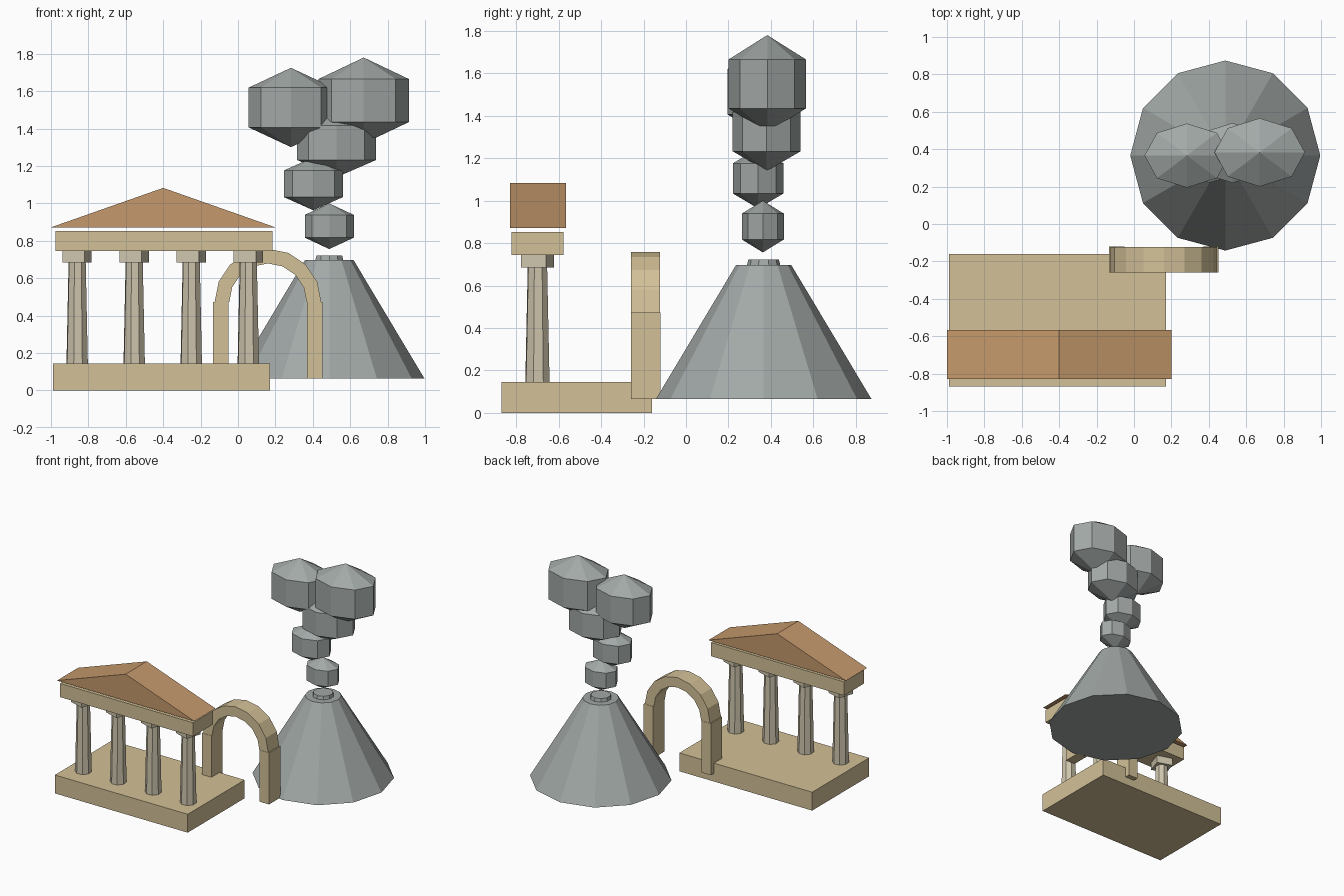
import bpy, bmesh
from math import sin, cos, pi, radians
from mathutils import Matrix, Vector

cube = bpy.data.objects.get("Cube")
if cube:
    bpy.data.objects.remove(cube, do_unlink=True)


def material(name, rgb):
    m = bpy.data.materials.new(name)
    m.use_nodes = True
    m.diffuse_color = (*rgb, 1)
    m.node_tree.nodes["Principled BSDF"].inputs["Base Color"].default_value = (*rgb, 1)
    return m


SAND = material("sandstone", (0.65, 0.53, 0.31))
MARBLE = material("pale_stone", (0.62, 0.56, 0.42))
CLAY = material("terracotta", (0.56, 0.32, 0.15))
ROCK = material("grey_rock", (0.36, 0.395, 0.385))


def finish(name, bm, mat):
    bmesh.ops.recalc_face_normals(bm, faces=bm.faces)
    mesh = bpy.data.meshes.new(name)
    bm.to_mesh(mesh)
    bm.free()
    mesh.materials.append(mat)
    obj = bpy.data.objects.new(name, mesh)
    bpy.context.scene.collection.objects.link(obj)
    return obj


def box(name, lo, hi, mat, turn=0):
    lo, hi = Vector(lo), Vector(hi)
    bm = bmesh.new()
    bmesh.ops.create_cube(bm, size=1, matrix=Matrix.Translation((lo + hi) / 2)
                          @ Matrix.Rotation(turn, 4, 'Z') @ Matrix.Diagonal((*(hi - lo), 1)))
    return finish(name, bm, mat)


def frustum(name, x, y, z0, z1, r0, r1, sides, mat, turn=0):
    bm = bmesh.new()
    bmesh.ops.create_cone(bm, cap_ends=True, segments=sides, radius1=r0, radius2=r1, depth=z1 - z0,
                          matrix=Matrix.Translation((x, y, (z0 + z1) / 2)) @ Matrix.Rotation(turn, 4, 'Z'))
    return finish(name, bm, mat)


def extrude_profile(name, points, y0, y1, mat):
    # Outline in the xz plane, given depth along y
    bm = bmesh.new()
    face = bm.faces.new([bm.verts.new((x, y0, z)) for x, z in points])
    out = bmesh.ops.extrude_face_region(bm, geom=[face])
    verts = [v for v in out["geom"] if isinstance(v, bmesh.types.BMVert)]
    bmesh.ops.translate(bm, vec=(0, y1 - y0, 0), verts=verts)
    return finish(name, bm, mat)


# Temple: platform, four columns with turned capitals, beam and gable roof
box("temple_platform", (-0.99, -0.87, 0), (0.17, -0.16, 0.145), SAND)
TURN = radians(-17.7)
for i in range(4):
    x, y, h = -0.86 + 0.305 * i, -0.7, 0.062
    frustum(f"column_{i + 1}", x, y, 0.145, 0.69, 0.06, 0.048, 8, MARBLE, TURN)
    box(f"capital_{i + 1}", (x - h, y - h, 0.685), (x + h, y + h, 0.745), MARBLE, TURN)
box("temple_beam", (-0.977, -0.823, 0.745), (0.184, -0.577, 0.853), SAND)
extrude_profile("temple_roof", [(-1, 0.872), (0.2, 0.872), (-0.4, 1.083)], -0.83, -0.566, CLAY)

# Free-standing arch: two legs and a half ring
AX, SPRING = 0.16, 0.472
for name, side in (("arch_left_leg", 1), ("arch_right_leg", -1)):
    xs = sorted((AX + side * 0.21, AX + side * 0.293))
    box(name, (xs[0], -0.26, 0.065), (xs[1], -0.12, SPRING), SAND)
steps = [pi * k / 8 for k in range(9)]
ring = [(AX + 0.285 * cos(a), SPRING + 0.285 * sin(a)) for a in steps]
ring += [(AX + 0.207 * cos(a), SPRING + 0.207 * sin(a)) for a in reversed(steps)]
extrude_profile("arch_ring", ring, -0.258, -0.122, SAND)

# Volcano with a low vent plug
frustum("volcano_cone", 0.488, 0.366, 0.065, 0.697, 0.508, 0.13, 12, ROCK)
frustum("volcano_vent", 0.488, 0.366, 0.69, 0.722, 0.08, 0.072, 10, ROCK)

# Smoke puffs: centre x, y, z, widest half width, half height
puffs = [(0.488, 0.362, 0.878, 0.131, 0.122),
         (0.403, 0.34, 1.105, 0.158, 0.142),
         (0.527, 0.38, 1.325, 0.212, 0.185),
         (0.283, 0.366, 1.513, 0.227, 0.212),
         (0.672, 0.383, 1.55, 0.242, 0.23)]
for i, (x, y, z, w, h) in enumerate(puffs):
    r = w / cos(pi / 6)
    bm = bmesh.new()
    bmesh.ops.create_uvsphere(bm, u_segments=8, v_segments=3, radius=1,
                              matrix=Matrix.Translation((x, y, z)) @ Matrix.Diagonal((r, r * 0.755, h, 1)))
    finish(f"smoke_puff_{i + 1}", bm, ROCK)
